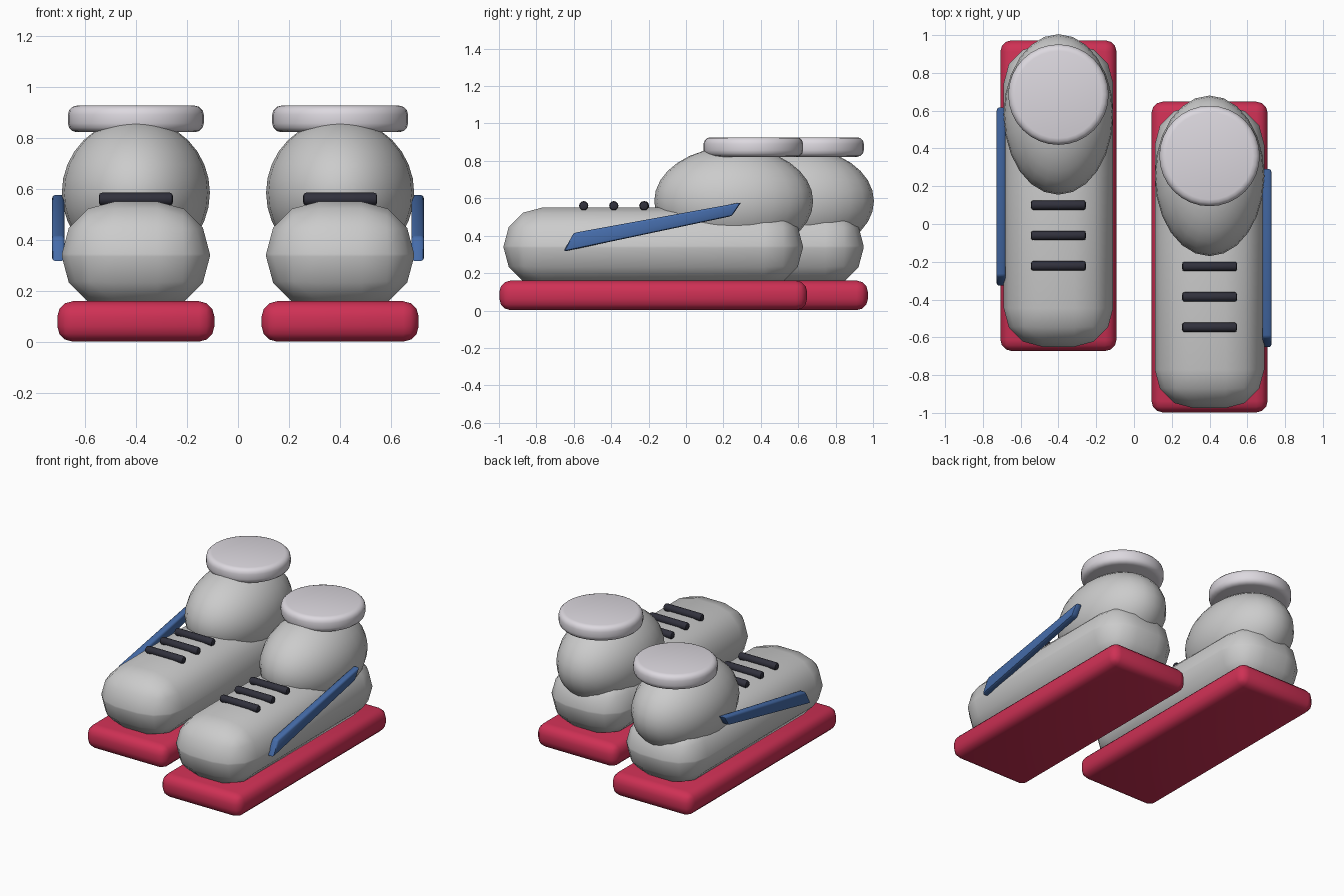
import bpy, bmesh, math

if "Cube" in bpy.data.objects:
    bpy.data.objects.remove(bpy.data.objects["Cube"])


def material(name, rgb):
    m = bpy.data.materials.new(name)
    m.diffuse_color = (*rgb, 1)
    m.use_nodes = True
    m.node_tree.nodes["Principled BSDF"].inputs["Base Color"].default_value = m.diffuse_color
    return m


RED = material("red", (0.62, 0.03, 0.09))
BLUE = material("blue", (0.06, 0.15, 0.40))
DARK = material("dark", (0.03, 0.03, 0.045))
PALE = material("pale", (0.72, 0.69, 0.74))


def finish(ob, name, mat=None, bevel=0, segments=3, angle=40):
    ob.name = name
    if mat:
        ob.data.materials.append(mat)
    bpy.ops.object.select_all(action='DESELECT')
    ob.select_set(True)
    bpy.context.view_layer.objects.active = ob
    bpy.ops.object.transform_apply(location=False, rotation=True, scale=True)
    if bevel:
        b = ob.modifiers.new("bevel", 'BEVEL')
        b.width, b.segments, b.limit_method = bevel, segments, 'ANGLE'
        bpy.ops.object.modifier_apply(modifier="bevel")
    bpy.ops.object.shade_smooth_by_angle(angle=math.radians(angle))
    return ob


def box(name, loc, size, **kw):
    bpy.ops.mesh.primitive_cube_add(size=1, location=loc)
    ob = bpy.context.object
    ob.scale = size
    return finish(ob, name, **kw)


def shoe(label, x, y, side):
    # sole and rounded upper
    box(label + "_sole", (x, y, 0.081), (0.615, 1.645, 0.158), mat=RED, bevel=0.06)
    box(label + "_upper", (x, y, 0.34), (0.58, 1.6, 0.42), bevel=0.205)
    # ankle
    bpy.ops.mesh.primitive_uv_sphere_add(segments=24, ring_count=16, radius=0.29,
                                         location=(x, y + 0.43, 0.585))
    ob = bpy.context.object
    ob.scale = (1, 1.465, 1)
    finish(ob, label + "_ankle")
    # collar
    bpy.ops.mesh.primitive_cylinder_add(vertices=32, radius=0.266, depth=0.104,
                                        location=(x, y + 0.535, 0.874))
    finish(bpy.context.object, label + "_collar", mat=PALE, bevel=0.035)
    # laces
    for i in range(3):
        bpy.ops.mesh.primitive_cylinder_add(vertices=12, radius=0.025, depth=0.29,
                                            location=(x, y - 0.05 - 0.161 * i, 0.56),
                                            rotation=(0, math.pi / 2, 0))
        finish(bpy.context.object, f"{label}_lace_{i + 1}", mat=DARK, bevel=0.012, segments=2)
    # slanted side stripe
    outline = [(-0.48, 0.315), (0.42, 0.505), (0.47, 0.578), (-0.425, 0.415)]
    bm = bmesh.new()
    f = bm.faces.new([bm.verts.new((-0.025, a, b - 0.45)) for a, b in outline])
    ext = bmesh.ops.extrude_face_region(bm, geom=[f])["geom"]
    bmesh.ops.translate(bm, vec=(0.05, 0, 0),
                        verts=[v for v in ext if isinstance(v, bmesh.types.BMVert)])
    bmesh.ops.recalc_face_normals(bm, faces=bm.faces)
    me = bpy.data.meshes.new("stripe")
    bm.to_mesh(me)
    bm.free()
    ob = bpy.data.objects.new("stripe", me)
    bpy.context.collection.objects.link(ob)
    ob.location = (x + side * 0.304, y, 0.45)
    finish(ob, label + "_stripe", mat=BLUE, bevel=0.012, segments=2)


shoe("right", 0.4, -0.175, 1)
shoe("left", -0.4, 0.15, -1)
